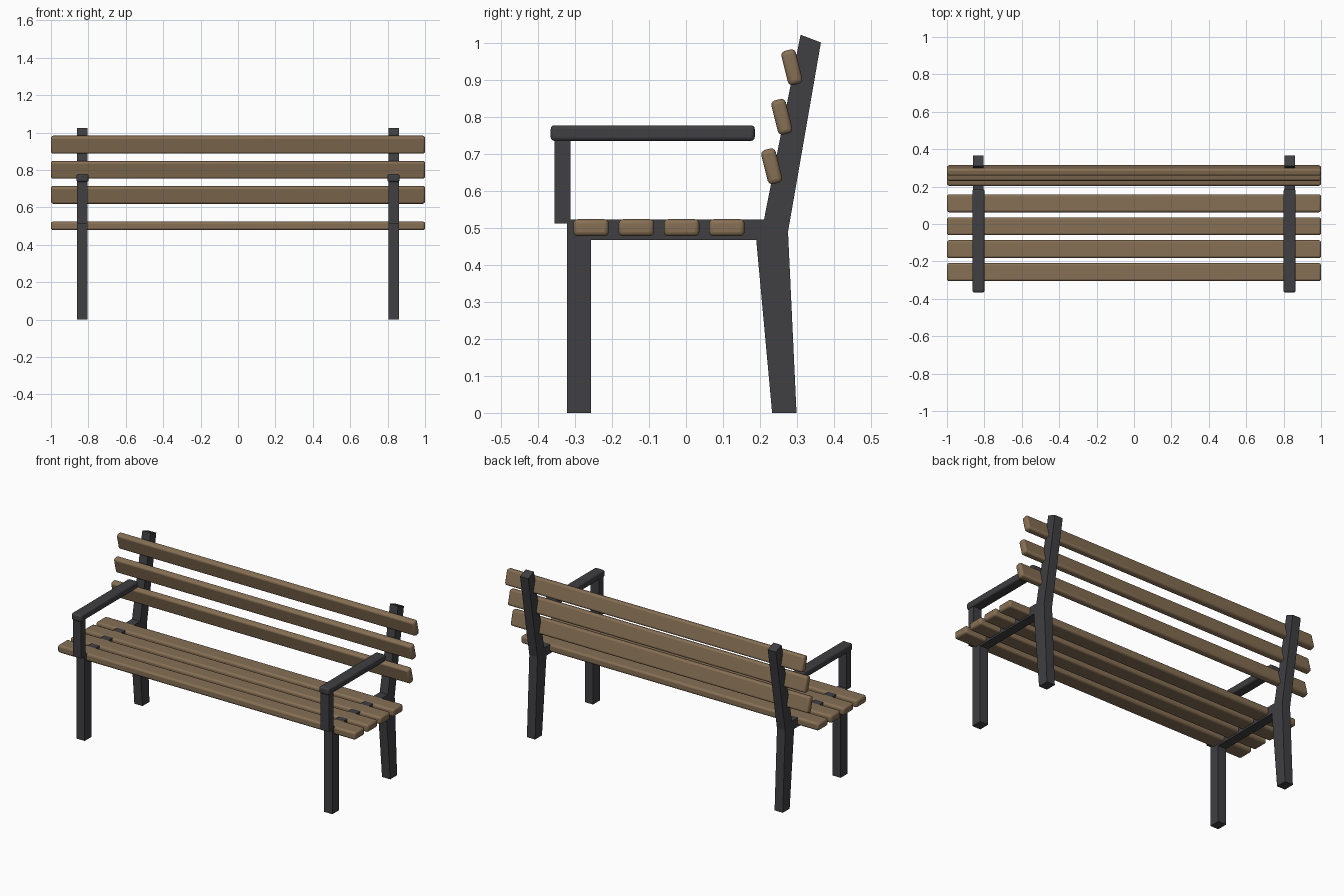
import bpy
import bmesh
from math import radians
from mathutils import Matrix

cube = bpy.data.objects.get("Cube")
if cube:
    bpy.data.objects.remove(cube, do_unlink=True)


def make_material(name, color, roughness, metallic=0.0):
    mat = bpy.data.materials.new(name)
    mat.use_nodes = True
    mat.diffuse_color = color
    shader = mat.node_tree.nodes["Principled BSDF"]
    shader.inputs["Base Color"].default_value = color
    shader.inputs["Roughness"].default_value = roughness
    shader.inputs["Metallic"].default_value = metallic
    return mat


wood = make_material("wood", (0.24, 0.16, 0.09, 1), 0.7)
metal = make_material("dark_metal", (0.05, 0.05, 0.055, 1), 0.5)


def finish(name, bm, mat, bevel=0.0):
    """Turn a bmesh into a named object with optional rounded edges."""
    bmesh.ops.recalc_face_normals(bm, faces=bm.faces)
    mesh = bpy.data.meshes.new(name)
    bm.to_mesh(mesh)
    bm.free()
    mesh.materials.append(mat)
    obj = bpy.data.objects.new(name, mesh)
    bpy.context.collection.objects.link(obj)
    if bevel:
        mod = obj.modifiers.new("rounded_edges", "BEVEL")
        mod.width = bevel
        mod.segments = 3
        bpy.ops.object.select_all(action="DESELECT")
        obj.select_set(True)
        bpy.context.view_layer.objects.active = obj
        bpy.ops.object.shade_smooth_by_angle(angle=radians(35))
    return obj


def box(name, size, location, mat, bevel=0.0, tilt=0.0):
    bm = bmesh.new()
    bmesh.ops.create_cube(bm, size=1, matrix=Matrix.Diagonal((*size, 1)))
    obj = finish(name, bm, mat, bevel)
    obj.location = location
    obj.rotation_euler.x = tilt
    return obj


def side_plate(name, profile, x, width):
    """Extrude a (y, z) outline across x."""
    bm = bmesh.new()
    face = bm.faces.new([bm.verts.new((x - width / 2, y, z)) for y, z in profile])
    extruded = bmesh.ops.extrude_face_region(bm, geom=[face])["geom"]
    verts = [g for g in extruded if isinstance(g, bmesh.types.BMVert)]
    bmesh.ops.translate(bm, verts=verts, vec=(width, 0, 0))
    return finish(name, bm, metal)


# Side frames: front leg, seat rail and bent back leg in one outline
FRAME_X, FRAME_WIDTH = 0.832, 0.055
frame_outline = [
    (-0.322, 0), (-0.257, 0), (-0.257, 0.468), (0.19, 0.468),
    (0.233, 0), (0.299, 0), (0.276, 0.49), (0.365, 1.002),
    (0.31, 1.023), (0.211, 0.523), (-0.322, 0.523),
]
for side, sign in (("left", 1), ("right", -1)):
    x = sign * FRAME_X
    side_plate(f"{side}_side_frame", frame_outline, x, FRAME_WIDTH)
    box(f"{side}_armrest_post", (FRAME_WIDTH, 0.043, 0.235), (x, -0.334, 0.63), metal)
    box(f"{side}_armrest", (0.065, 0.552, 0.042), (x, -0.09, 0.757), metal, 0.01)

# Seat slats
for i in range(4):
    box(f"seat_slat_{i + 1}", (2, 0.096, 0.046), (0, -0.257 + i * 0.1225, 0.501), wood, 0.012)

# Backrest slats
for i in range(3):
    box(f"back_slat_{i + 1}", (2, 0.04, 0.095), (0, 0.232 + i * 0.0272, 0.667 + i * 0.134),
        wood, 0.012, radians(14))
